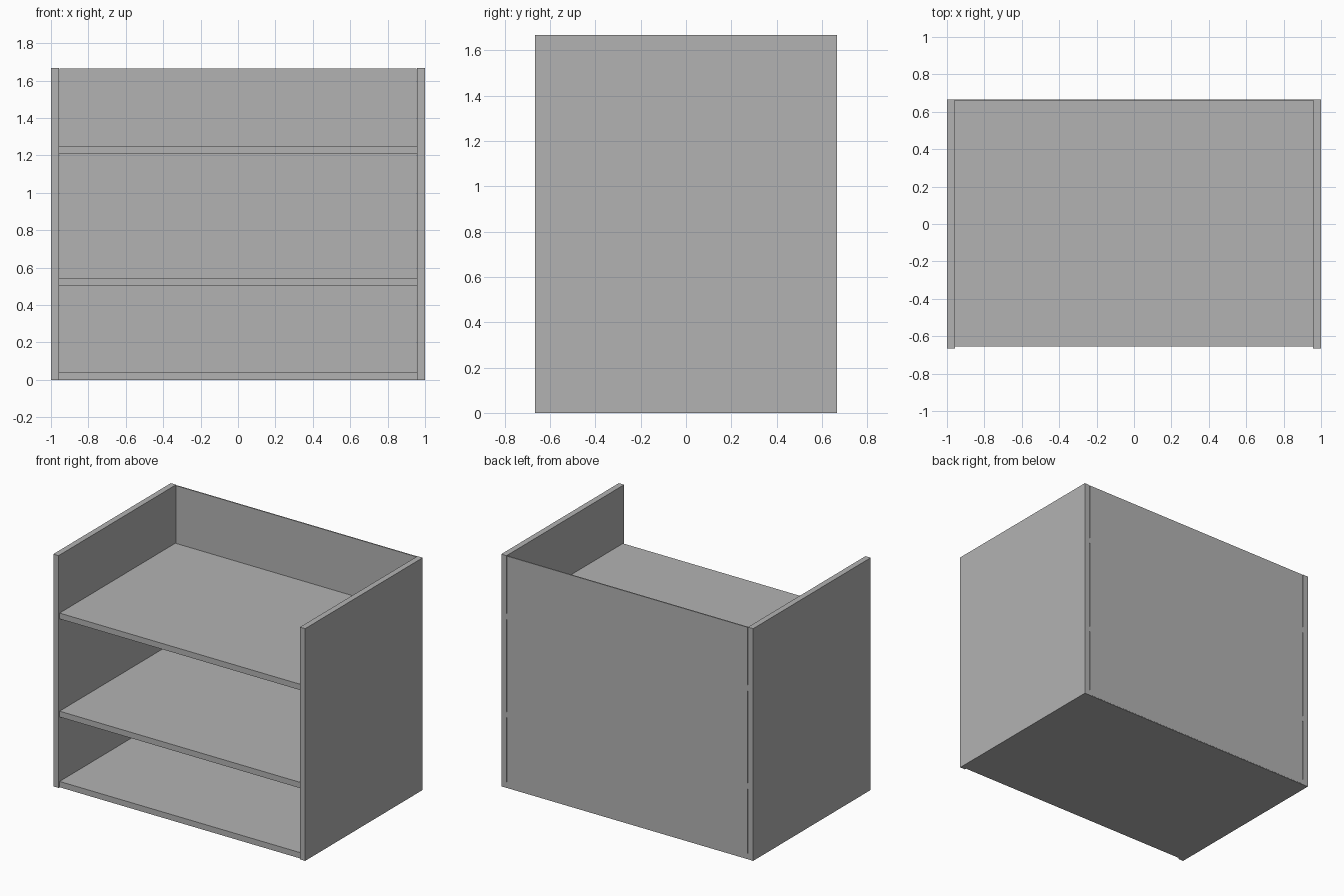
import bpy

cube = bpy.data.objects.get("Cube")
if cube:
    bpy.data.objects.remove(cube, do_unlink=True)

# One flat grey for the whole unit
grey = bpy.data.materials.new("plain_grey")
grey.use_nodes = True
colour = (0.45, 0.45, 0.45, 1)
grey.diffuse_color = colour
grey.node_tree.nodes["Principled BSDF"].inputs["Base Color"].default_value = colour

W, D, H = 1.0, 0.6667, 1.6667   # half width, half depth, full height
T = 0.0417                      # board thickness
INNER = W - T


def board(name, low, high):
    """Box between two opposite corners."""
    size = [b - a for a, b in zip(low, high)]
    centre = [(a + b) / 2 for a, b in zip(low, high)]
    bpy.ops.mesh.primitive_cube_add(size=1, location=centre)
    obj = bpy.context.object
    obj.name = name
    obj.scale = size
    bpy.ops.object.transform_apply(location=False, rotation=False, scale=True)
    obj.data.materials.append(grey)
    return obj


# Side panels
board("left_side", (INNER, -D, 0), (W, D, H))
board("right_side", (-W, -D, 0), (-INNER, D, H))

# Shelves, set back slightly from the front edges
for name, top in (("bottom_shelf", T), ("middle_shelf", 0.546), ("top_shelf", 1.25)):
    board(name, (-INNER, -D + 0.0125, top - T), (INNER, D - 0.001, top))

# Thin back panel with a narrow gap at each side
board("back_panel", (-INNER + 0.005, D - 0.0085, 0.004), (INNER - 0.005, D, H - 0.002))
